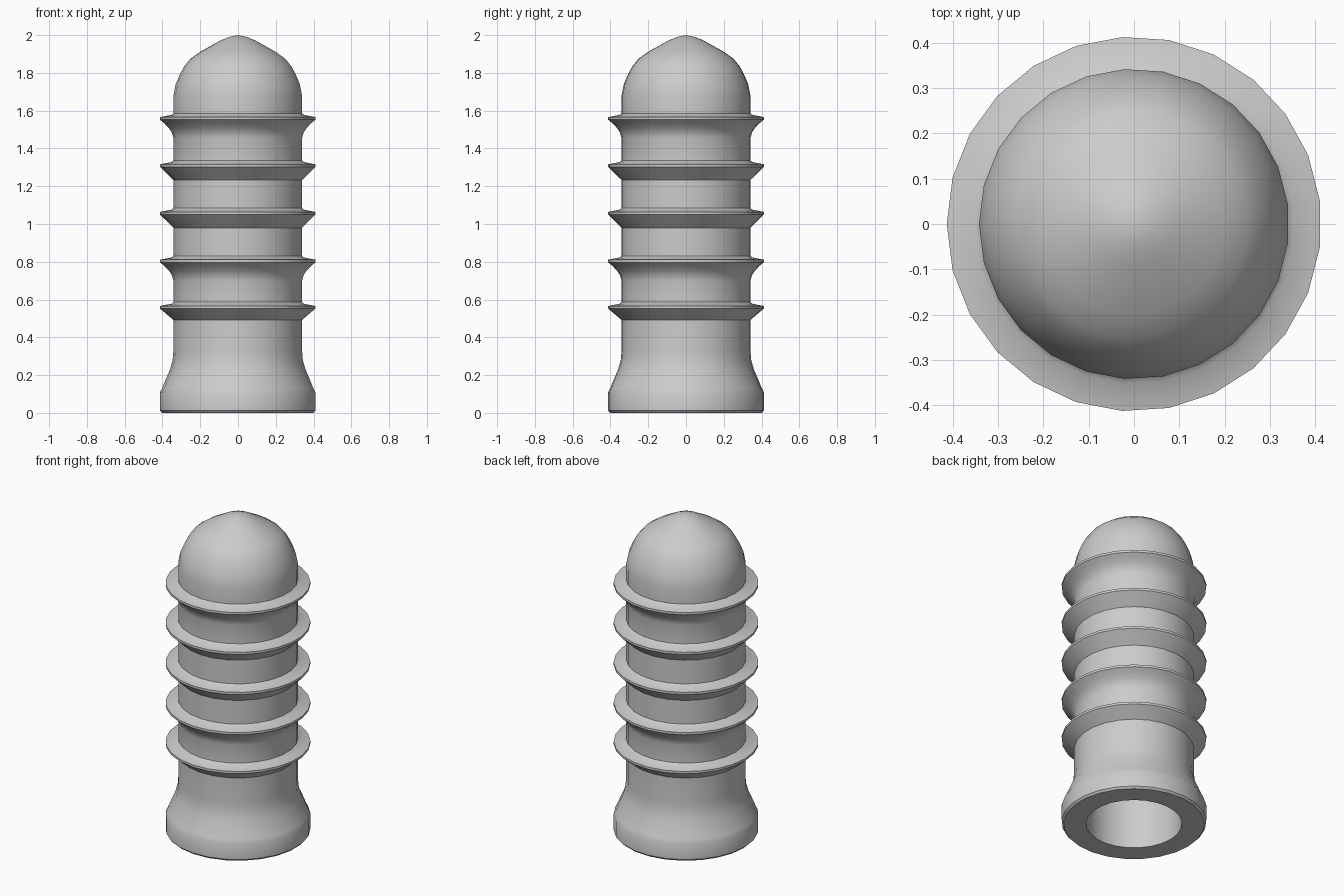
import bpy, bmesh, math

SIDES = 25
BODY_R, RIM_R, BORE_R = 0.342, 0.413, 0.273

cube = bpy.data.objects.get("Cube")
if cube:
    bpy.data.objects.remove(cube, do_unlink=True)

grey = bpy.data.materials.new("light_grey")
grey.use_nodes = True
colour = (0.6, 0.6, 0.6, 1)
grey.diffuse_color = colour
grey.node_tree.nodes["Principled BSDF"].inputs["Base Color"].default_value = colour


def fin(root, edge, curved):
    """Profile of one sealing fin, from its lower root to its upper root."""
    points = [(BODY_R, root)]
    if curved:
        for t in (0.3, 0.55, 0.8):
            points.append((BODY_R + (RIM_R - BODY_R) * t ** 1.8,
                           root + (edge - root) * t))
    points += [(RIM_R, edge), (RIM_R, edge + 0.014),
               (BODY_R + 0.01, edge + 0.026), (BODY_R, edge + 0.034)]
    return points


def lathe(name, profile):
    """Spin a profile around z; points on the axis become a single pole."""
    bm = bmesh.new()
    rings = []
    for r, z in profile:
        if r == 0:
            rings.append([bm.verts.new((0, 0, z))] * SIDES)
            continue
        angles = [math.pi + math.tau * i / SIDES for i in range(SIDES)]
        rings.append([bm.verts.new((r * math.cos(a), r * math.sin(a), z)) for a in angles])
    for low, high in zip(rings, rings[1:]):
        for i in range(SIDES):
            j = (i + 1) % SIDES
            corners = [low[i], low[j], high[j], high[i]]
            bm.faces.new(list(dict.fromkeys(corners)))
    bmesh.ops.recalc_face_normals(bm, faces=bm.faces)
    mesh = bpy.data.meshes.new(name)
    bm.to_mesh(mesh)
    bm.free()
    mesh.materials.append(grey)
    obj = bpy.data.objects.new(name, mesh)
    bpy.context.collection.objects.link(obj)
    bpy.ops.object.select_all(action="DESELECT")
    bpy.context.view_layer.objects.active = obj
    obj.select_set(True)
    bpy.ops.object.shade_smooth_by_angle(angle=math.radians(30))
    return obj


# Blind bore, from its closed end down to the mouth
bore = [(0, 1.86), (0.1, 1.85), (0.19, 1.8), (0.25, 1.72), (BORE_R, 1.62), (BORE_R, 0)]

# Foot collar flaring into the shaft
foot = [(0.402, 0), (RIM_R, 0.012), (RIM_R, 0.11), (0.402, 0.13),
        (0.382, 0.18), (0.36, 0.23), (0.346, 0.28), (BODY_R, 0.33)]

# Five fins, alternating straight and hollowed undersides
fins = (fin(0.492, 0.552, False) + fin(0.7, 0.797, True) + fin(0.98, 1.05, False)
        + fin(1.233, 1.302, False) + fin(1.455, 1.552, True))

# Rounded cap
dome = [(BODY_R, 1.68), (0.33, 1.74), (0.309, 1.79), (0.285, 1.835), (0.252, 1.875),
        (0.2, 1.912), (0.15, 1.94), (0.09, 1.973), (0.045, 1.991), (0, 2)]

lathe("ribbed_plug", bore + foot + fins + dome)
